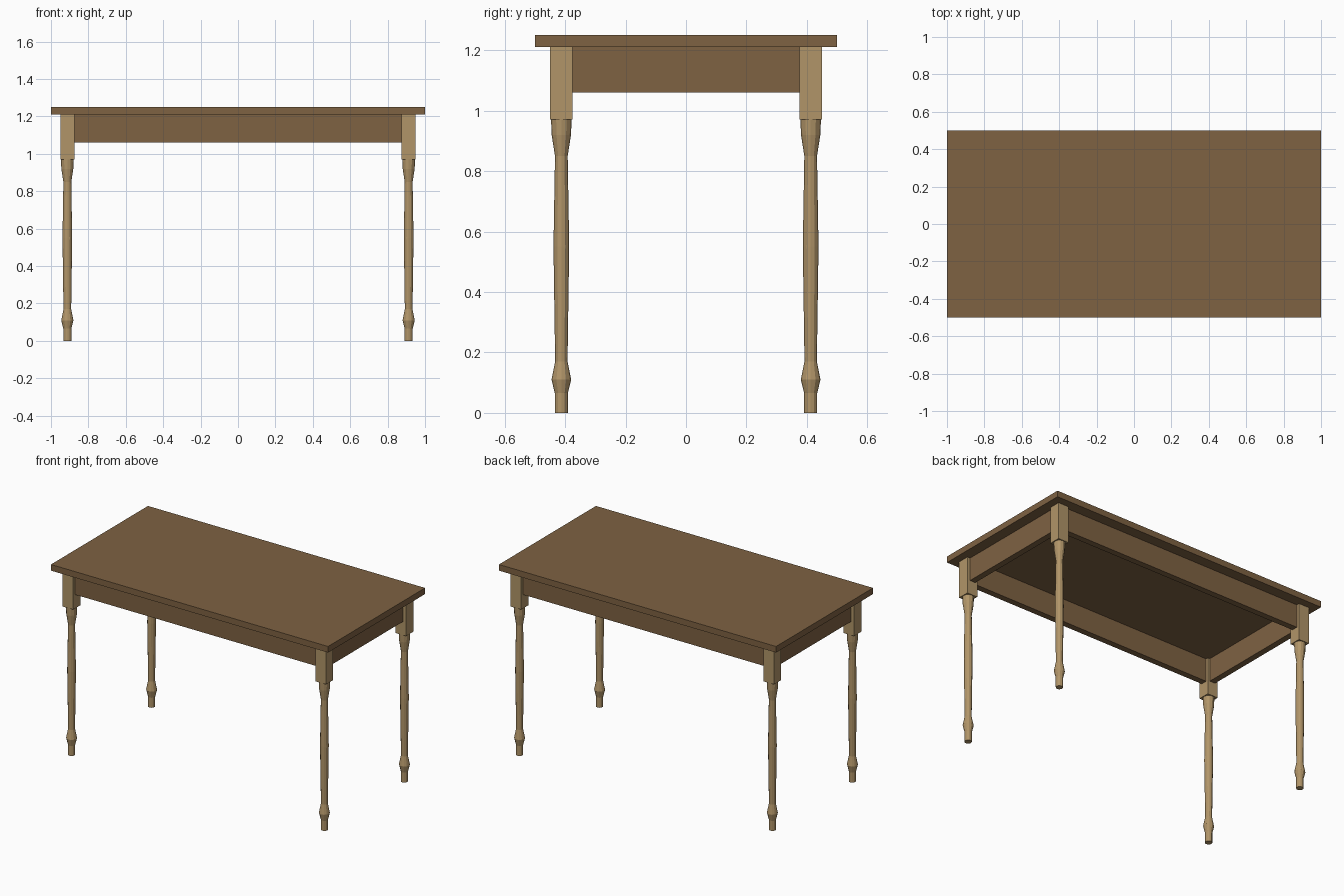
import bpy, bmesh, math
from mathutils import Matrix

if "Cube" in bpy.data.objects:
    bpy.data.objects.remove(bpy.data.objects["Cube"])


def material(name, rgb):
    m = bpy.data.materials.new(name)
    m.diffuse_color = (*rgb, 1)
    m.use_nodes = True
    m.node_tree.nodes["Principled BSDF"].inputs["Base Color"].default_value = m.diffuse_color
    return m


dark_wood = material("dark_wood", (0.21, 0.122, 0.055))
light_wood = material("light_wood", (0.44, 0.30, 0.14))


def finish(name, bm, mat):
    bmesh.ops.recalc_face_normals(bm, faces=bm.faces[:])
    mesh = bpy.data.meshes.new(name)
    bm.to_mesh(mesh)
    bm.free()
    mesh.materials.append(mat)
    obj = bpy.data.objects.new(name, mesh)
    bpy.context.collection.objects.link(obj)
    return obj


def box(name, lo, hi, mat):
    bm = bmesh.new()
    size = [b - a for a, b in zip(lo, hi)]
    mid = [(a + b) / 2 for a, b in zip(lo, hi)]
    bmesh.ops.create_cube(bm, size=1, matrix=Matrix.Translation(mid) @ Matrix.Diagonal((*size, 1)))
    return finish(name, bm, mat)


def turned(name, x, y, profile, mat, sides=12):
    bm = bmesh.new()
    rings = []
    for r, z in profile:
        rings.append([bm.verts.new((x + r * math.cos(2 * math.pi * i / sides),
                                    y + r * math.sin(2 * math.pi * i / sides), z))
                      for i in range(sides)])
    for a, b in zip(rings, rings[1:]):
        for i in range(sides):
            j = (i + 1) % sides
            bm.faces.new((a[i], a[j], b[j], b[i]))
    bm.faces.new(rings[0])
    bm.faces.new(rings[-1])
    return finish(name, bm, mat)


# Table top
box("table_top", (-1, -0.5, 1.21), (1, 0.5, 1.25), dark_wood)

# Legs: square block above a turned shaft
LEG = [(0.0215, 0), (0.0215, 0.065), (0.0325, 0.11), (0.0205, 0.17),
       (0.026, 0.55), (0.021, 0.85), (0.032, 0.92), (0.034, 0.97)]
CX, CY, H = 0.9125, 0.4125, 0.0375
for sx, side in ((-1, "left"), (1, "right")):
    for sy, end in ((-1, "front"), (1, "back")):
        x, y = sx * CX, sy * CY
        box(f"leg_block_{end}_{side}", (x - H, y - H, 0.97), (x + H, y + H, 1.21), light_wood)
        turned(f"leg_{end}_{side}", x, y, LEG, light_wood)

# Apron boards between the leg blocks
for s, end, side in ((-1, "front", "left"), (1, "back", "right")):
    y, x, t = s * 0.41, s * 0.91, 0.02
    box(f"apron_{end}", (-0.875, y - t, 1.06), (0.875, y + t, 1.21), dark_wood)
    box(f"apron_{side}", (x - t, -0.375, 1.06), (x + t, 0.375, 1.21), dark_wood)
